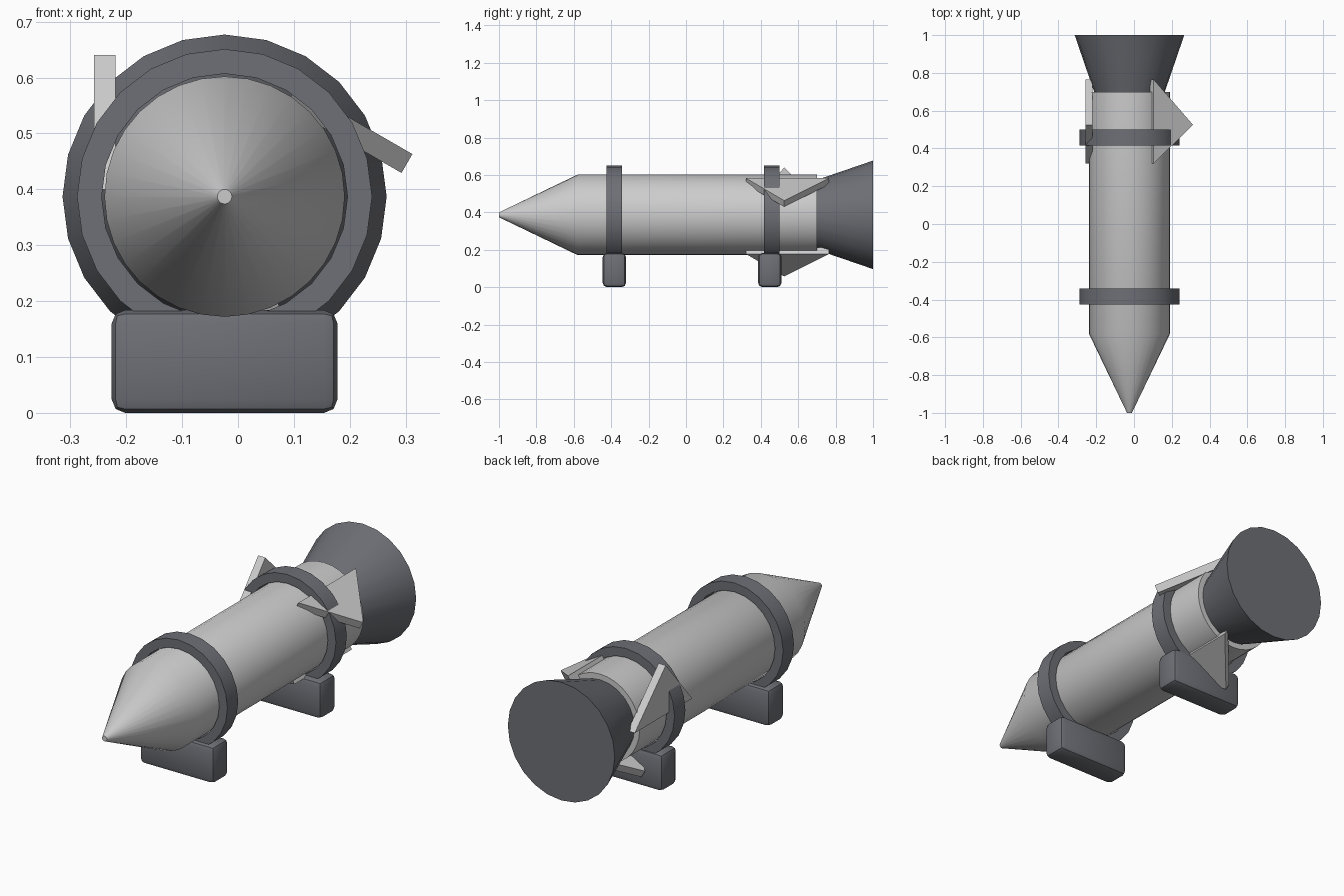
import bpy
import bmesh
from math import cos, sin, tau, radians
from mathutils import Vector, Matrix

cube = bpy.data.objects.get("Cube")
if cube:
    bpy.data.objects.remove(cube, do_unlink=True)

AXIS = Vector((-0.024, 0, 0.387))


def make_material(name, rgb):
    mat = bpy.data.materials.new(name)
    mat.use_nodes = True
    color = (*rgb, 1)
    mat.diffuse_color = color
    mat.node_tree.nodes["Principled BSDF"].inputs["Base Color"].default_value = color
    return mat


light = make_material("light grey", (0.6, 0.6, 0.6))
dark = make_material("dark grey", (0.155, 0.16, 0.18))


def add_object(name, bm, mat, smooth=True):
    bmesh.ops.recalc_face_normals(bm, faces=bm.faces)
    mesh = bpy.data.meshes.new(name)
    bm.to_mesh(mesh)
    bm.free()
    mesh.materials.append(mat)
    obj = bpy.data.objects.new(name, mesh)
    bpy.context.collection.objects.link(obj)
    if smooth:
        bpy.ops.object.select_all(action="DESELECT")
        obj.select_set(True)
        bpy.context.view_layer.objects.active = obj
        bpy.ops.object.shade_smooth_by_angle(angle=radians(30))
    return obj


def lathe(name, profile, sides, mat, closed=False):
    """Turn (radius, y) points around the body axis; open profiles get end caps."""
    bm = bmesh.new()
    rings = [[bm.verts.new(AXIS + Vector((r * sin(tau * i / sides), y, r * cos(tau * i / sides))))
              for i in range(sides)] for r, y in profile]
    pairs = list(zip(rings, rings[1:]))
    if closed:
        pairs.append((rings[-1], rings[0]))
    else:
        bm.faces.new(rings[0])
        bm.faces.new(rings[-1])
    for a, b in pairs:
        for i in range(sides):
            j = (i + 1) % sides
            bm.faces.new((a[i], a[j], b[j], b[i]))
    return add_object(name, bm, mat)


# Body with pointed nose, and the flared nozzle
lathe("body", [(0.013, -1), (0.215, -0.58), (0.215, 0.70)], 32, light)
lathe("nozzle", [(0.17, 0.65), (0.29, 1)], 24, dark)

# Clamp rings on rounded feet
for label, y in (("front", -0.383), ("rear", 0.458)):
    lathe(label + "_ring", [(0.22, y - 0.042), (0.264, y - 0.042),
                            (0.264, y + 0.042), (0.22, y + 0.042)], 24, dark, closed=True)
    bm = bmesh.new()
    bmesh.ops.create_cube(bm, size=1)
    bmesh.ops.scale(bm, vec=(0.404, 0.125, 0.184), verts=bm.verts)
    bmesh.ops.translate(bm, vec=(AXIS.x, y - 0.0 if y < 0 else y - 0.01, 0.092), verts=bm.verts)
    bmesh.ops.bevel(bm, geom=bm.edges[:], offset=0.024, segments=2, profile=0.5, affect="EDGES")
    add_object(label + "_foot", bm, dark)

# Three triangular fins, each tangent to the body
for k in range(3):
    bm = bmesh.new()
    outline = [(0.32, 0.013), (0.765, 0.013), (0.525, 0.253)]
    face = bm.faces.new([bm.verts.new((-0.234, y, z)) for y, z in outline])
    extruded = bmesh.ops.extrude_face_region(bm, geom=[face])["geom"]
    bmesh.ops.translate(bm, vec=(0.039, 0, 0),
                        verts=[g for g in extruded if isinstance(g, bmesh.types.BMVert)])
    turn = Matrix.Translation(AXIS) @ Matrix.Rotation(k * tau / 3, 4, "Y")
    bmesh.ops.transform(bm, matrix=turn, verts=bm.verts)
    add_object(f"fin_{k + 1}", bm, light, smooth=False)
